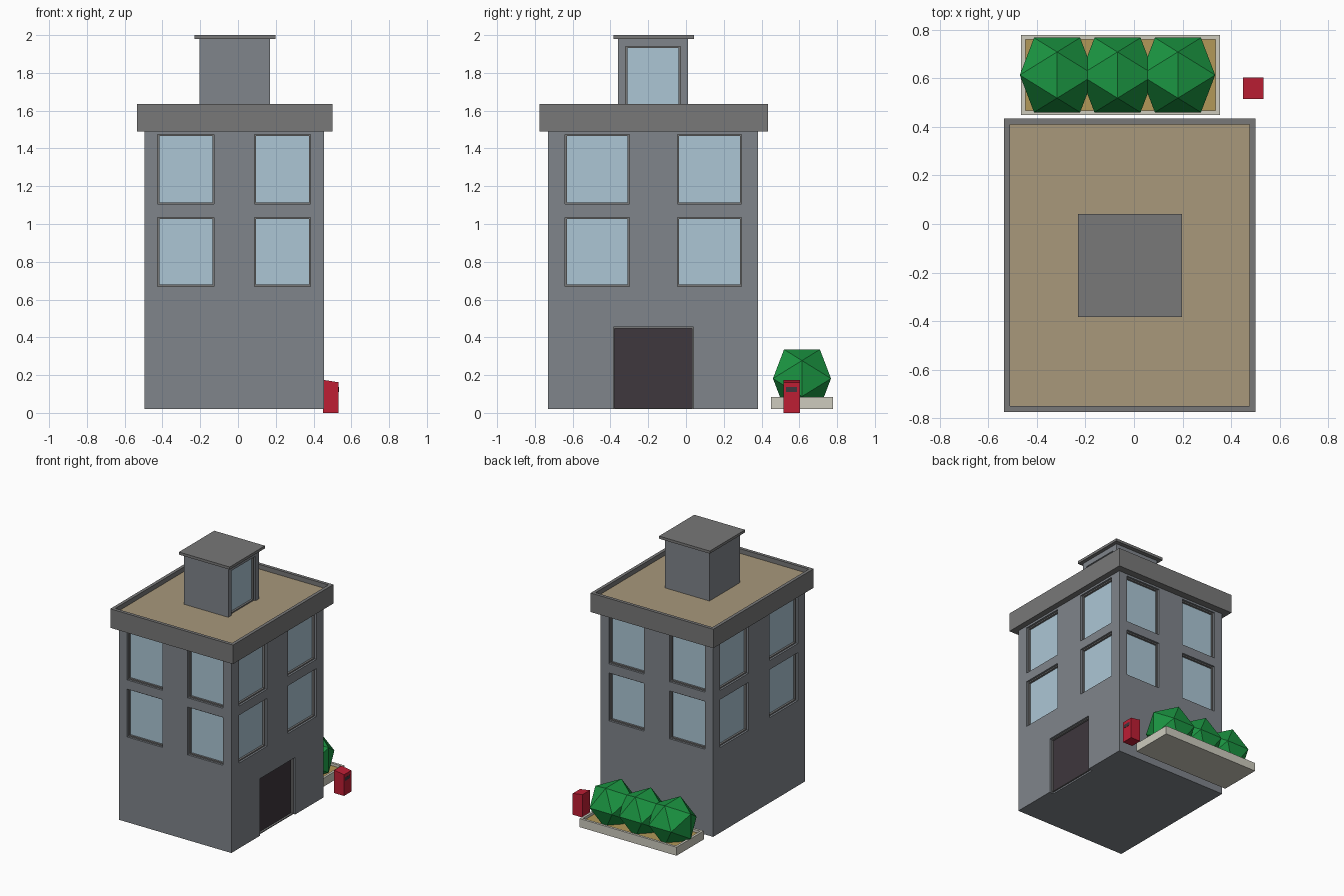
import bpy, bmesh
from mathutils import Vector

if "Cube" in bpy.data.objects:
    bpy.data.objects.remove(bpy.data.objects["Cube"])


def material(name, r, g, b):
    m = bpy.data.materials.new(name)
    lin = [((c / 255 + 0.055) / 1.055) ** 2.4 for c in (r, g, b)]
    m.diffuse_color = (*lin, 1)
    m.use_nodes = True
    m.node_tree.nodes["Principled BSDF"].inputs["Base Color"].default_value = m.diffuse_color
    return m


WALL = material("wall_slate", 128, 133, 139)
TRIM = material("trim_grey", 120, 120, 120)
GLASS = material("window_glass", 172, 198, 213)
DARK = material("dark_door", 62, 55, 61)
ROOF = material("roof_tan", 168, 152, 123)
STONE = material("planter_stone", 205, 203, 190)
SOIL = material("soil", 178, 152, 88)
LEAF = material("leaf_green", 27, 150, 66)
RED = material("post_red", 190, 30, 52)


def finish(bm, name, *mats):
    me = bpy.data.meshes.new(name)
    bm.to_mesh(me)
    bm.free()
    ob = bpy.data.objects.new(name, me)
    bpy.context.collection.objects.link(ob)
    for m in mats:
        me.materials.append(m)
    return ob


def add_box(bm, lo, hi):
    vs = bmesh.ops.create_cube(bm, size=1)["verts"]
    for v in vs:
        v.co = Vector([hi[i] if v.co[i] > 0 else lo[i] for i in range(3)])
    return vs


def box(name, lo, hi, mat):
    bm = bmesh.new()
    add_box(bm, lo, hi)
    return finish(bm, name, mat)


def tray(name, lo, hi, rim, depth, mat, floor_mat):
    """Box with a sunken, differently coloured floor inside a rim."""
    bm = bmesh.new()
    add_box(bm, lo, hi)
    top = max(bm.faces, key=lambda f: f.calc_center_median().z)
    bmesh.ops.inset_individual(bm, faces=[top], thickness=rim)
    floor = bmesh.ops.extrude_discrete_faces(bm, faces=[top])["faces"][0]
    bmesh.ops.translate(bm, verts=floor.verts[:], vec=(0, 0, -depth))
    floor.material_index = 1
    bmesh.ops.recalc_face_normals(bm, faces=bm.faces[:])
    return finish(bm, name, mat, floor_mat)


# Walls as (normal axis, wall coordinate, outward sign)
FRONT, BACK = (1, -0.73, -1), (1, 0.38, 1)
LEFT, RIGHT = (0, -0.495, -1), (0, 0.455, 1)
HUT_RIGHT = (0, 0.17, 1)


def on_wall(wall, u, depth, z):
    axis, w, sign = wall
    d = w - sign * depth
    return Vector((d, u, z)) if axis == 0 else Vector((u, d, z))


def fit_opening(cut_bm, name, wall, u0, u1, z0, z1, pane, cut_z0=None, rim=0.013):
    """Add a cutter box for the opening and fill it with a stepped frame and pane."""
    a = on_wall(wall, u0, -0.05, z0 if cut_z0 is None else cut_z0)
    b = on_wall(wall, u1, 0.035, z1)
    add_box(cut_bm, [min(p) for p in zip(a, b)], [max(p) for p in zip(a, b)])
    bm = bmesh.new()
    corners = [(u0, z0), (u1, z0), (u1, z1), (u0, z1)]
    f = bm.faces.new([bm.verts.new(on_wall(wall, u, 0.015, z)) for u, z in corners])
    f.normal_update()
    if f.normal[wall[0]] * wall[2] < 0:
        f.normal_flip()
    bmesh.ops.inset_individual(bm, faces=[f], thickness=rim)
    inner = bmesh.ops.extrude_discrete_faces(bm, faces=[f])["faces"][0]
    shift = on_wall(wall, 0, 0.03, 0) - on_wall(wall, 0, 0.015, 0)
    bmesh.ops.translate(bm, verts=inner.verts[:], vec=shift)
    inner.material_index = 1
    finish(bm, name, TRIM, pane)


def carve(ob, cut_bm):
    cutter = finish(cut_bm, "opening_cutter")
    cutter.hide_render = True
    mod = ob.modifiers.new("openings", "BOOLEAN")
    mod.operation, mod.solver, mod.object = "DIFFERENCE", "EXACT", cutter
    bpy.context.view_layer.objects.active = ob
    bpy.ops.object.modifier_apply(modifier=mod.name)
    bpy.data.objects.remove(cutter)


# Main block: two rows of two windows on every side, door on the right
walls = box("building_walls", (-0.495, -0.73, 0.02), (0.455, 0.38, 1.50), WALL)
cuts = bmesh.new()
x_cols = [(-0.425, -0.127), (0.087, 0.385)]
y_cols = [(-0.64, -0.30), (-0.045, 0.295)]
rows = [(0.67, 1.035), (1.105, 1.475)]
for label, wall, cols in (("front", FRONT, x_cols), ("back", BACK, x_cols),
                          ("left", LEFT, y_cols), ("right", RIGHT, y_cols)):
    for i, (u0, u1) in enumerate(cols):
        for j, (z0, z1) in enumerate(rows):
            fit_opening(cuts, f"{label}_window_{j}_{i}", wall, u0, u1, z0, z1, GLASS)
fit_opening(cuts, "door", RIGHT, -0.385, 0.04, 0.02, 0.455, DARK, cut_z0=-0.05, rim=0.01)
carve(walls, cuts)

# Cornice with sunken roof deck
tray("cornice_and_roof", (-0.535, -0.775, 1.49), (0.50, 0.435, 1.635), 0.035, 0.035, TRIM, ROOF)

# Rooftop stair hut with glazed door and cap
hut = box("roof_hut", (-0.205, -0.36, 1.58), (0.17, 0.01, 1.985), WALL)
cuts = bmesh.new()
fit_opening(cuts, "roof_hut_door", HUT_RIGHT, -0.32, -0.03, 1.60, 1.94, GLASS, cut_z0=1.5)
carve(hut, cuts)
box("roof_hut_cap", (-0.23, -0.383, 1.98), (0.198, 0.042, 2.0), TRIM)

# Planter with three icosahedral bushes
tray("planter", (-0.465, 0.45, 0.02), (0.355, 0.778, 0.085), 0.026, 0.02, STONE, SOIL)
PHI = (1 + 5 ** 0.5) / 2
for n in range(3):
    bm = bmesh.new()
    centre = Vector((-0.317 + 0.249 * n, 0.614, 0.182))
    for s in (-1, 1):
        for t in (-PHI, PHI):
            for co in ((0, s, t), (s, t, 0), (t, 0, s)):
                bm.verts.new(centre + 0.095 * Vector(co))
    bmesh.ops.convex_hull(bm, input=bm.verts[:])
    bmesh.ops.recalc_face_normals(bm, faces=bm.faces[:])
    finish(bm, f"bush_{n}", LEAF)

# Post box with sloped top and slot
bm = bmesh.new()
for v in add_box(bm, (0.45, 0.516, 0), (0.533, 0.604, 0.175)):
    if v.co.z > 0.1 and v.co.x > 0.5:
        v.co.z = 0.162
finish(bm, "post_box", RED)
box("post_box_slot", (0.52, 0.529, 0.11), (0.5345, 0.588, 0.136), DARK)
